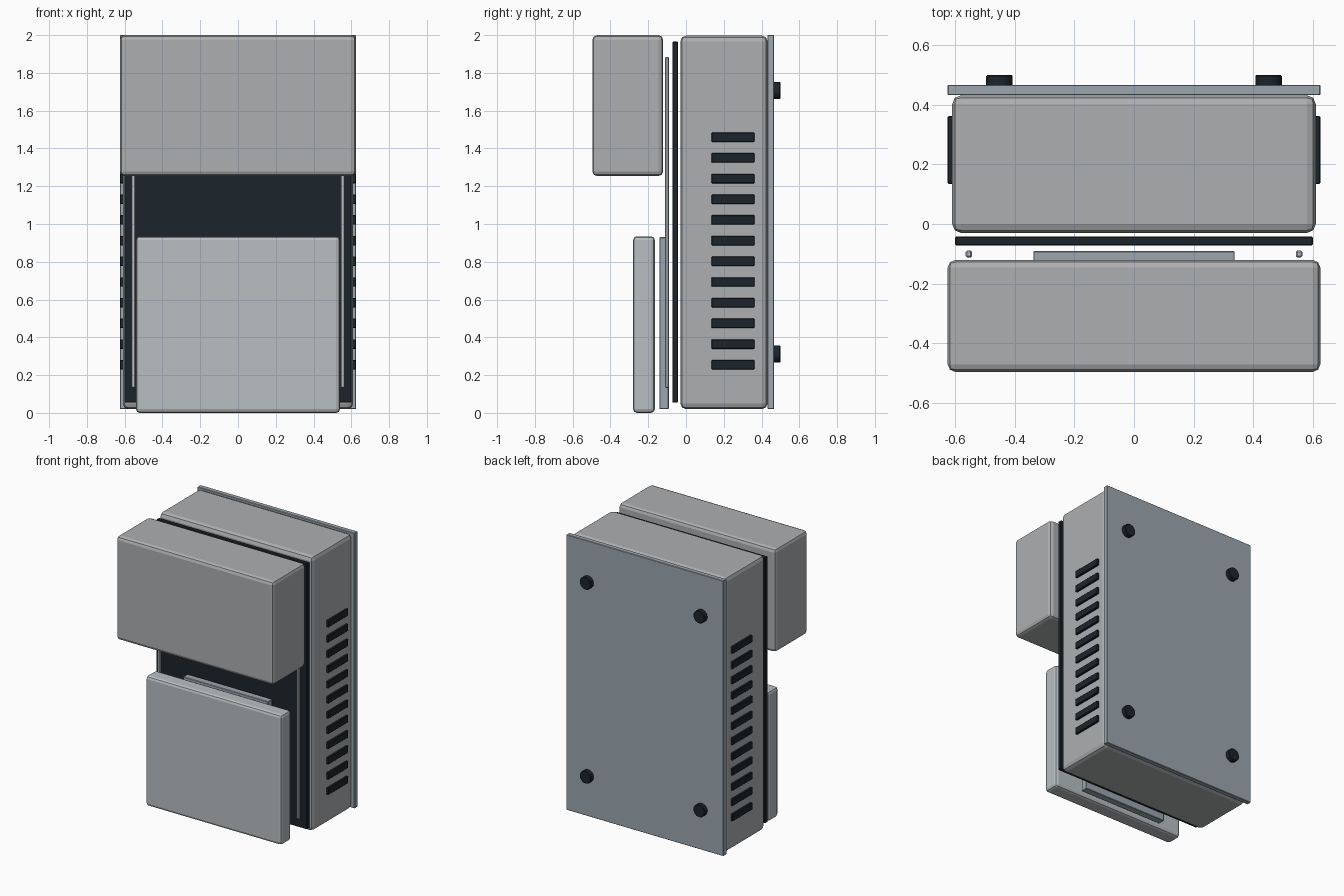
import bpy
import math

if "Cube" in bpy.data.objects:
    bpy.data.objects.remove(bpy.data.objects["Cube"])


def material(name, rgb):
    m = bpy.data.materials.new(name)
    m.diffuse_color = (*rgb, 1)
    m.use_nodes = True
    m.node_tree.nodes["Principled BSDF"].inputs["Base Color"].default_value = m.diffuse_color
    return m


DARK = material("dark", (0.012, 0.018, 0.024))
STEEL = material("steel", (0.33, 0.39, 0.43))
LIGHT = material("light", (0.48, 0.52, 0.54))
GREY = material("grey", (0.42, 0.43, 0.44))


def box(name, x, y, z, mat, bevel=0.0, segments=2):
    """Box from (min, max) ranges, with optional rounded edges."""
    ranges = (x, y, z)
    bpy.ops.mesh.primitive_cube_add(size=1, location=[(a + b) / 2 for a, b in ranges])
    ob = bpy.context.object
    ob.name = name
    ob.scale = [b - a for a, b in ranges]
    bpy.ops.object.transform_apply(location=False, rotation=False, scale=True)
    ob.data.materials.append(mat)
    if bevel:
        mod = ob.modifiers.new("edges", 'BEVEL')
        mod.width = bevel
        mod.segments = segments
    return ob


# Housing, back plate and dark front plate
box("housing", (-0.61, 0.61), (-0.03, 0.432), (0.02, 1.997), GREY, 0.03)
box("back_plate", (-0.625, 0.625), (0.432, 0.467), (0.02, 2.0), STEEL, 0.003, 1)
box("front_plate", (-0.6, 0.6), (-0.072, -0.042), (0.055, 1.965), DARK, 0.003, 1)

# Upper box, lower panel and the spacer behind it
box("upper_box", (-0.625, 0.625), (-0.496, -0.121), (1.254, 2.0), GREY, 0.025)
box("lower_panel", (-0.54, 0.54), (-0.28, -0.165), (0.0, 0.935), LIGHT, 0.02)
box("panel_spacer", (-0.338, 0.338), (-0.141, -0.091), (0.02, 0.93), STEEL, 0.003, 1)

for side, s in (("left", -1), ("right", 1)):
    # Slim guide rail
    cx = s * 0.554
    box(f"rail_{side}", (cx - 0.011, cx + 0.011), (-0.112, -0.089),
        (0.133, 1.885), LIGHT, 0.005, 1)

    # Vent slats on the side wall
    cx = s * 0.6125
    for i in range(12):
        z = 0.255 + i * 0.1095
        box(f"vent_{side}_{i + 1}", (cx - 0.0125, cx + 0.0125), (0.135, 0.362),
            (z - 0.025, z + 0.025), DARK, 0.003, 1)

    # Round feet on the back plate
    for level, z in (("lower", 0.312), ("upper", 1.706)):
        bpy.ops.mesh.primitive_cylinder_add(
            vertices=32, radius=0.045, depth=0.038,
            location=(s * 0.452, 0.481, z), rotation=(math.pi / 2, 0, 0))
        foot = bpy.context.object
        foot.name = f"foot_{level}_{side}"
        foot.data.materials.append(DARK)
        mod = foot.modifiers.new("edges", 'BEVEL')
        mod.width = 0.004
        mod.segments = 1
        mod.limit_method = 'ANGLE'
        bpy.ops.object.shade_smooth_by_angle(angle=math.radians(30))
